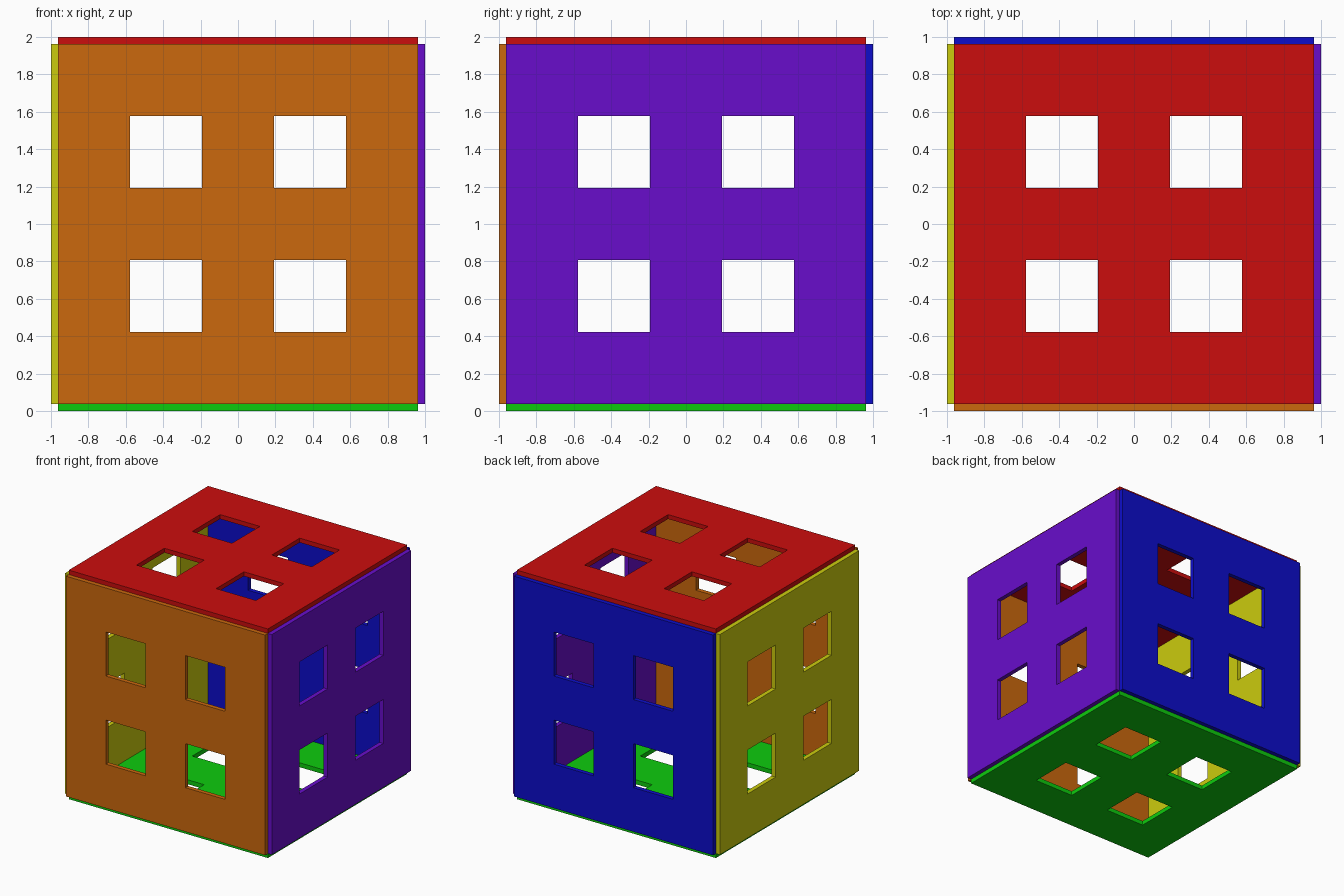
import bpy, bmesh, math
from mathutils import Matrix

if "Cube" in bpy.data.objects:
    bpy.data.objects.remove(bpy.data.objects["Cube"])

T = 1 / 26            # plate thickness
HALF = 1 - T          # half the width of a plate
CELL = HALF * 2 / 5   # holes sit on a 5 x 5 grid


def make_material(name, rgb):
    mat = bpy.data.materials.new(name)
    mat.diffuse_color = (*rgb, 1)
    mat.use_nodes = True
    mat.node_tree.nodes["Principled BSDF"].inputs["Base Color"].default_value = mat.diffuse_color
    return mat


def make_plate(name, mat, rotation):
    """Square plate with four square holes, turned onto one side of the cube."""
    bm = bmesh.new()
    bmesh.ops.create_grid(bm, x_segments=5, y_segments=5, size=HALF)

    # Cut the four windows
    def is_hole(face):
        c = face.calc_center_median()
        return all(abs(abs(v) - CELL) < CELL / 4 for v in (c.x, c.y))
    holes = [f for f in bm.faces if is_hole(f)]
    bmesh.ops.delete(bm, geom=holes, context='FACES')

    # Thicken the sheet outwards
    result = bmesh.ops.extrude_face_region(bm, geom=bm.faces[:], use_keep_orig=True)
    top = [v for v in result["geom"] if isinstance(v, bmesh.types.BMVert)]
    bmesh.ops.translate(bm, verts=top, vec=(0, 0, T))
    bmesh.ops.recalc_face_normals(bm, faces=bm.faces[:])

    # Move to the side of the cube
    place = Matrix.Translation((0, 0, 1)) @ rotation @ Matrix.Translation((0, 0, HALF))
    bmesh.ops.transform(bm, matrix=place, verts=bm.verts[:])
    mesh = bpy.data.meshes.new(name)
    bm.to_mesh(mesh)
    bm.free()
    mesh.materials.append(mat)
    obj = bpy.data.objects.new(name, mesh)
    bpy.context.collection.objects.link(obj)


HI, MID, LO = 0.6, 0.14, 0.004
Q = math.pi / 2

# name, colour name, colour, turn angle, turn axis
plates = [
    ("top_plate", "red", (HI, LO, LO), 0, 'X'),
    ("bottom_plate", "green", (LO, HI, LO), 2 * Q, 'X'),
    ("front_plate", "orange", (HI, MID, LO), Q, 'X'),
    ("back_plate", "blue", (LO, LO, HI), -Q, 'X'),
    ("right_plate", "purple", (MID, LO, HI), Q, 'Y'),
    ("left_plate", "yellow", (HI, HI, LO), -Q, 'Y'),
]
for name, colour, rgb, angle, axis in plates:
    make_plate(name, make_material(colour, rgb), Matrix.Rotation(angle, 4, axis))
